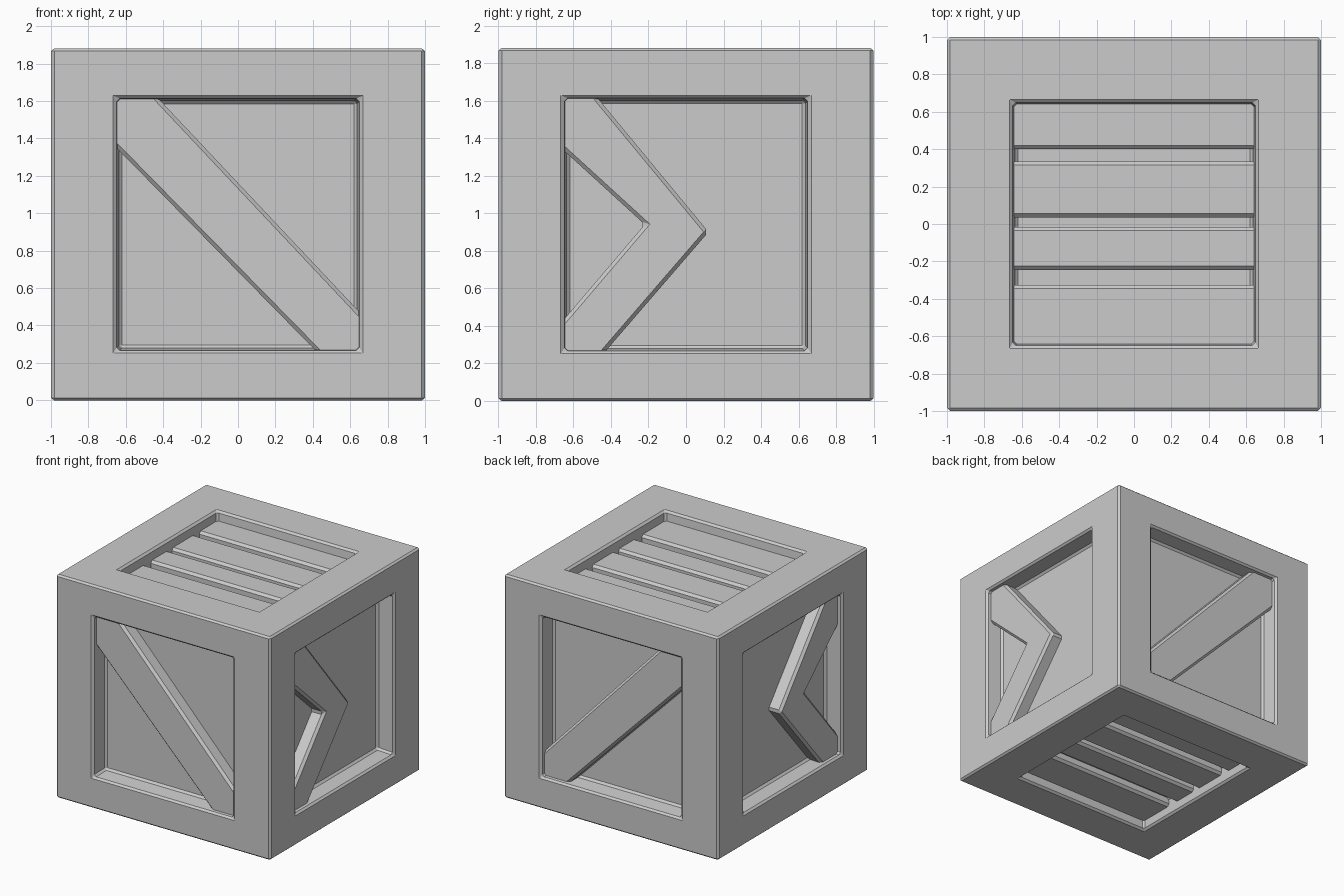
import bpy, bmesh
from mathutils import Vector

if "Cube" in bpy.data.objects:
    bpy.data.objects.remove(bpy.data.objects["Cube"])

HALF = Vector((1.0, 1.0, 0.94))      # half size of the crate
HOLE = Vector((0.65, 0.65, 0.675))   # half size of the panel openings
DEPTH = 0.15                         # panel recess depth


def finish(name, bm, bevel):
    bmesh.ops.recalc_face_normals(bm, faces=bm.faces)
    mesh = bpy.data.meshes.new(name)
    bm.to_mesh(mesh)
    bm.free()
    ob = bpy.data.objects.new(name, mesh)
    bpy.context.collection.objects.link(ob)
    mod = ob.modifiers.new("bevel", 'BEVEL')
    mod.width = bevel
    mod.segments = 1
    mod.limit_method = 'ANGLE'
    return ob


def prism(name, outline, to_3d, near, far, bevel):
    """Extrude a 2D outline between two depths along the axis set by to_3d."""
    bm = bmesh.new()
    face = bm.faces.new([bm.verts.new(to_3d(u, v, near)) for u, v in outline])
    ext = bmesh.ops.extrude_face_region(bm, geom=[face])
    move = Vector(to_3d(0, 0, far)) - Vector(to_3d(0, 0, near))
    bmesh.ops.translate(bm, vec=move,
                        verts=[g for g in ext["geom"] if isinstance(g, bmesh.types.BMVert)])
    if not face.is_valid or len(face.edges) and not all(len(e.link_faces) == 2 for e in bm.edges):
        bmesh.ops.holes_fill(bm, edges=bm.edges)
    return finish(name, bm, bevel)


# crate body: a box with a tapered recess in every face
bm = bmesh.new()
bmesh.ops.create_cube(bm, size=2)
bmesh.ops.scale(bm, vec=HALF, verts=bm.verts)
for face in list(bm.faces):
    n = face.normal.copy()
    axis = max(range(3), key=lambda i: abs(n[i]))
    for taper, depth in ((0.0, 0.0), (0.015, DEPTH)):
        bmesh.ops.inset_individual(bm, faces=[face], thickness=0.01)
        for v in face.verts:
            for i in range(3):
                sign = 1 if v.co[i] > 0 else -1
                v.co[i] = sign * (HALF[i] - depth if i == axis else HOLE[i] - taper)
bmesh.ops.translate(bm, vec=(0, 0, HALF.z), verts=bm.verts)
finish("crate_body", bm, 0.016)

# outlines run slightly into the frame so the joints stay closed
DIAGONAL = [(-0.68, 1.65), (-0.46, 1.65), (0.68, 0.44),
            (0.68, 0.24), (0.44, 0.24), (-0.68, 1.38)]
CHEVRON = [(-0.68, 1.65), (-0.50, 1.65), (0.12, 0.90), (-0.45, 0.24),
           (-0.68, 0.24), (-0.68, 0.40), (-0.22, 0.94), (-0.68, 1.36)]
SLATS = [(0.40, 0.68), (0.035, 0.335), (-0.245, -0.015), (-0.68, -0.325)]

# diagonal braces on front and back, chevron braces on both sides
for s, label in ((-1, "front"), (1, "back")):
    prism(f"{label}_diagonal_brace", DIAGONAL,
          lambda u, v, d: (u, s * d, v), 0.80, 0.96, 0.02)
for s, label in ((-1, "left"), (1, "right")):
    prism(f"{label}_chevron_brace", CHEVRON,
          lambda u, v, d: (s * d, u, v), 0.80, 0.96, 0.02)

# slats in the top and bottom recesses
for s, label in ((1, "top"), (-1, "bottom")):
    for i, (a, b) in enumerate(SLATS):
        prism(f"{label}_slat_{i + 1}", [(-0.67, a), (0.67, a), (0.67, b), (-0.67, b)],
              lambda u, v, d: (u, v, HALF.z + s * d), 0.75, 0.86, 0.02)
